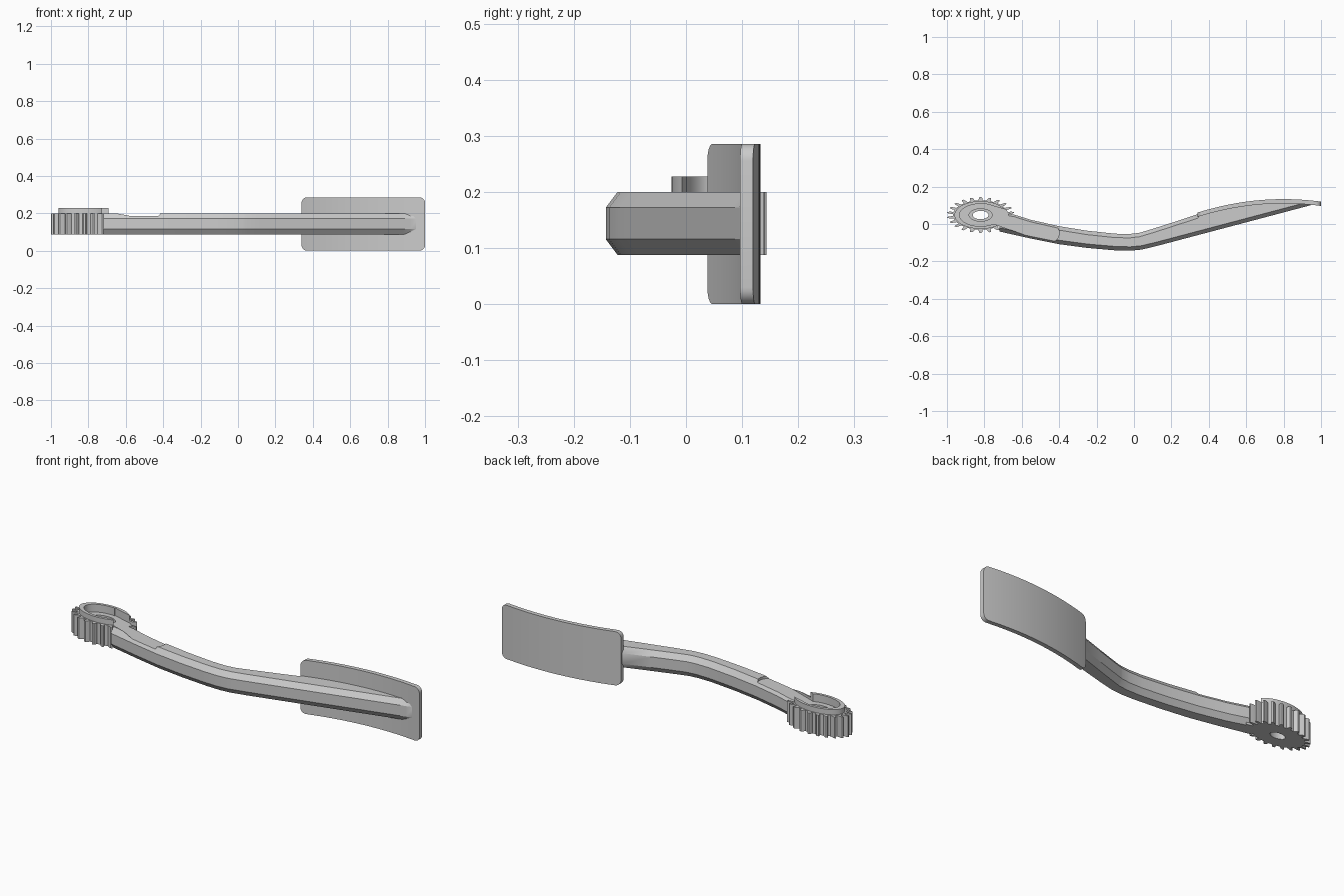
import bpy, bmesh, math

if "Cube" in bpy.data.objects:
    bpy.data.objects.remove(bpy.data.objects["Cube"])

GX, GY, SQ = -0.82, 0.048, 0.53      # gear centre and flattening in y


def finish(name, bm):
    bmesh.ops.recalc_face_normals(bm, faces=bm.faces)
    mesh = bpy.data.meshes.new(name)
    bm.to_mesh(mesh)
    bm.free()
    ob = bpy.data.objects.new(name, mesh)
    bpy.context.collection.objects.link(ob)
    return ob


def loft(name, sections):
    """Skin a row of equal-length closed sections and cap both ends."""
    bm = bmesh.new()
    rings = [[bm.verts.new(p) for p in s] for s in sections]
    n = len(rings[0])
    for a, b in zip(rings, rings[1:]):
        for i in range(n):
            j = (i + 1) % n
            bm.faces.new((a[i], a[j], b[j], b[i]))
    bm.faces.new(rings[0])
    bm.faces.new(rings[-1])
    return finish(name, bm)


def prism(name, outline, z0, z1):
    return loft(name, [[(x, y, z) for x, y in outline] for z in (z0, z1)])


def ellipse(r, n=48):
    return [(GX + r * math.cos(2 * math.pi * i / n),
             GY + r * SQ * math.sin(2 * math.pi * i / n)) for i in range(n)]


def boolean(ob, other, op='DIFFERENCE'):
    mod = ob.modifiers.new(op, 'BOOLEAN')
    mod.operation, mod.object, mod.solver = op, other, 'EXACT'
    bpy.context.view_layer.objects.active = ob
    bpy.ops.object.modifier_apply(modifier=mod.name)
    bpy.data.objects.remove(other)


def smooth(ob, angle=28):
    bpy.ops.object.select_all(action='DESELECT')
    ob.select_set(True)
    bpy.context.view_layer.objects.active = ob
    bpy.ops.object.shade_smooth_by_angle(angle=math.radians(angle))


def interp(pts, x):
    for (x0, y0), (x1, y1) in zip(pts, pts[1:]):
        if x <= x1:
            return y0 + (y1 - y0) * (x - x0) / (x1 - x0)
    return pts[-1][1]


def paddle_back(x):
    return 0.133 - 0.34 * (x - 0.8) ** 2


def channel():
    """Round-ended cutter that lowers the arm top and opens the gear rim."""
    arc = [(-0.46 + 0.06 * math.sin(t), -0.046 + 0.058 * math.cos(t))
           for t in [math.pi * i / 16 for i in range(17)]]
    return prism("channel_cutter", [(-0.8, 0.11)] + arc + [(-0.8, 0.02)], 0.187, 0.3)


# Curved paddle: rounded rectangle in front view, bent in plan
X0, X1, H, R, T = 0.34, 1.0, 0.286, 0.03, 0.023
corner = [R * (1 - math.cos(math.pi / 2 * i / 6)) for i in range(7)]
xs = [X0 + d for d in corner]
xs += [X0 + R + (X1 - X0 - 2 * R) * i / 20 for i in range(1, 20)]
xs += [X1 - d for d in reversed(corner)]
sections = []
for x in xs:
    d = min(x - X0, X1 - x, R)
    inset = R - math.sqrt(max(0, R * R - (R - d) ** 2))
    lo, hi, yb = inset, H - inset, paddle_back(x)
    sections.append([(x, yb - T, lo), (x, yb - T, hi), (x, yb, hi), (x, yb, lo)])
smooth(loft("paddle", sections))

# Bent arm with chamfered section, running into the paddle
front = [(-0.72, -0.04), (-0.55, -0.078), (-0.4, -0.108), (-0.25, -0.128),
         (-0.1, -0.141), (-0.02, -0.143), (0.04, -0.137), (0.12, -0.118), (0.985, 0.111)]
back = [(-0.72, 0.065), (-0.64, 0.05), (-0.55, 0.022), (-0.4, -0.012), (-0.25, -0.036),
        (-0.1, -0.052), (-0.02, -0.053), (0.03, -0.047), (0.1, -0.026), (0.2, 0.006), (0.34, 0.052)]
stations = sorted({p[0] for p in front + back} | {0.36 + 0.04 * i for i in range(16)})
Z0, Z1, CZ, CY = 0.088, 0.2, 0.028, 0.021
sections = []
for x in stations:
    yf = interp(front, x)
    yb, c = (interp(back, x), CY) if x < 0.345 else (paddle_back(x) - 0.008, 0.001)
    ym = min(yf + CY, yb - c - 0.0005)
    sections.append([(x, yf, Z0 + CZ), (x, yf, Z1 - CZ), (x, ym, Z1), (x, yb - c, Z1),
                     (x, yb, Z1 - CZ), (x, yb, Z0 + CZ), (x, yb - c, Z0), (x, ym, Z0)])
arm = loft("arm", sections)
boolean(arm, channel())
smooth(arm)

# Toothed hub with raised open rim, recess and stepped bore
N = 22
teeth = []
for i in range(N):
    for f, r in ((-0.28, 0.148), (-0.19, 0.17), (-0.1, 0.18),
                 (0.1, 0.18), (0.19, 0.17), (0.28, 0.148)):
        a = 2 * math.pi * (i + 0.5 + f) / N
        teeth.append((GX + r * math.cos(a), GY + r * SQ * math.sin(a)))
gear = prism("gear_hub", teeth, Z0, Z1)
boolean(gear, prism("rim", ellipse(0.14), 0.15, 0.228), 'UNION')
boolean(gear, prism("recess_cutter", ellipse(0.113), 0.187, 0.3))
boolean(gear, channel())
boolean(gear, prism("counterbore_cutter", ellipse(0.062), 0.165, 0.3))
boolean(gear, prism("bore_cutter", ellipse(0.042), 0.0, 0.3))
smooth(gear)
